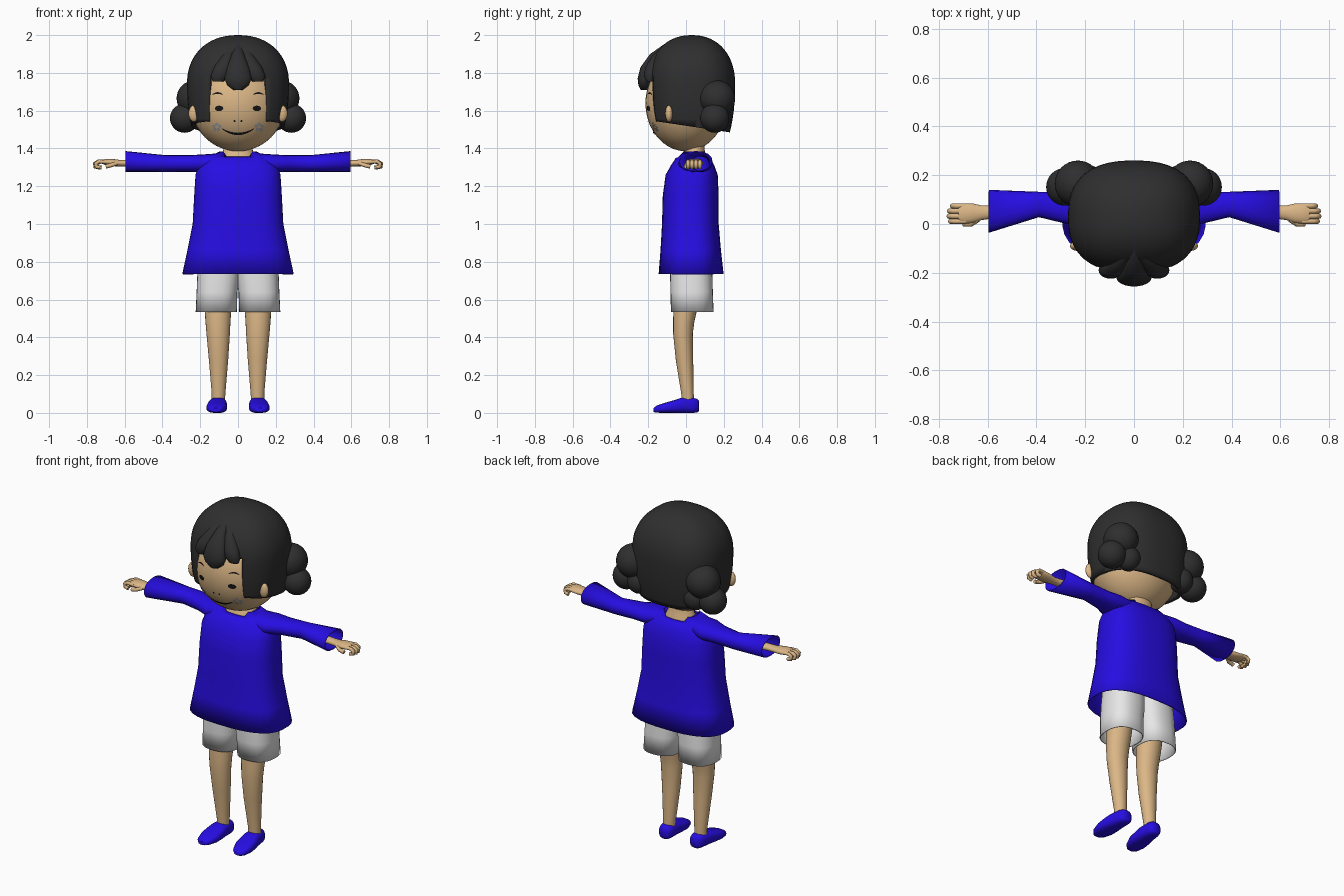
import bpy, bmesh
from math import sin, cos, pi, sqrt
from mathutils import Vector

cube = bpy.data.objects.get("Cube")
if cube:
    bpy.data.objects.remove(cube)


def material(name, r, g, b):
    m = bpy.data.materials.new(name)
    m.use_nodes = True
    m.diffuse_color = (r, g, b, 1)
    node = m.node_tree.nodes["Principled BSDF"]
    node.inputs["Base Color"].default_value = (r, g, b, 1)
    node.inputs["Roughness"].default_value = 0.8
    return m


SKIN = material("tan skin", 0.71, 0.47, 0.24)
HAIR = material("charcoal hair", 0.028, 0.028, 0.028)
BLUE = material("blue cloth", 0.02, 0.004, 0.76)
WHITE = material("white cloth", 0.8, 0.8, 0.8)
BLACK = material("black features", 0.008, 0.008, 0.008)
GREY = material("grey cheek mark", 0.36, 0.36, 0.36)


def finish(name, bm, mat, mirror=False, thick=0, angle=50):
    me = bpy.data.meshes.new(name)
    bm.to_mesh(me)
    bm.free()
    ob = bpy.data.objects.new(name, me)
    bpy.context.collection.objects.link(ob)
    me.materials.append(mat)
    bpy.ops.object.select_all(action="DESELECT")
    ob.select_set(True)
    bpy.context.view_layer.objects.active = ob
    bpy.ops.object.shade_smooth_by_angle(angle=angle * pi / 180)
    if thick:
        mod = ob.modifiers.new("thickness", "SOLIDIFY")
        mod.thickness = thick
        mod.offset = -1
    if mirror:
        ob.modifiers.new("mirror", "MIRROR").use_mirror_merge = False
    return ob


def loft(name, axis, rings, mat, n=2, sides=24, caps=(True, True), adjust=None, **kw):
    """Skin rounded rings: (position on axis, centre a, radius a, centre b, radius b)."""
    bm = bmesh.new()
    loops = []
    for pos, ca, ra, cb, rb in rings:
        loop = []
        for i in range(sides):
            c, s = cos(2 * pi * i / sides), sin(2 * pi * i / sides)
            k = (abs(c) ** n + abs(s) ** n) ** (-1 / n)
            co = [ca + ra * c * k, cb + rb * s * k]
            co.insert("xyz".index(axis), pos)
            loop.append(bm.verts.new(co))
        loops.append(loop)
    for low, up in zip(loops, loops[1:]):
        for i in range(sides):
            j = (i + 1) % sides
            bm.faces.new((low[i], low[j], up[j], up[i]))
    for loop, cap in zip((loops[0], loops[-1]), caps):
        if cap:
            bm.faces.new(loop)
    if adjust:
        adjust(loops)
    bmesh.ops.recalc_face_normals(bm, faces=bm.faces)
    return finish(name, bm, mat, **kw)


def ball(name, centre, radii, mat, mirror=False):
    bm = bmesh.new()
    bmesh.ops.create_uvsphere(bm, u_segments=32, v_segments=20, radius=1)
    for v in bm.verts:
        v.co = Vector(centre) + v.co * Vector(radii)
    return finish(name, bm, mat, mirror)


# Head, ears and neck
HEAD, HEAD_R = Vector((0, 0, 1.64)), Vector((0.25, 0.215, 0.255))
ball("head", HEAD, HEAD_R, SKIN)
ball("ears", (0.232, -0.09, 1.585), (0.03, 0.02, 0.044), SKIN, True)
loft("neck", "z", [(1.30, 0, 0.10, 0.04, 0.08), (1.35, 0, 0.10, 0.04, 0.075),
                   (1.38, 0, 0.08, 0.045, 0.055), (1.44, 0, 0.07, 0.045, 0.05)], SKIN)


# Hair shell, trimmed along a sloping hem and a square face opening
bm = bmesh.new()
bmesh.ops.create_uvsphere(bm, u_segments=48, v_segments=32, radius=1)
for v in bm.verts:
    x, y, z = v.co
    flat = (abs(x) ** 2.5 + abs(y) ** 2.5) ** 0.4
    wide = max(0, 1 - abs(z) ** 2.2) ** (1 / 2.2) / flat if flat > 1e-4 else 0
    v.co = (0.27 * x * wide, 0.03 + 0.23 * y * wide, 1.74 + z * (0.26 if z > 0 else 0.48))
hem, slope = Vector((0, 0, 1.52)), Vector((0, 0.15, 1))
cuts = [(hem, slope), (Vector((0.15, 0, 0)), Vector((1, 0, 0))),
        (Vector((-0.15, 0, 0)), Vector((1, 0, 0))), (Vector((0, 0, 1.78)), Vector((0, 0, 1)))]
for point, normal in cuts:
    geom = bm.verts[:] + bm.edges[:] + bm.faces[:]
    bmesh.ops.bisect_plane(bm, geom=geom, plane_co=point, plane_no=normal)
trim = []
for f in bm.faces:
    c = f.calc_center_median()
    opening = abs(c.x) < 0.15 and c.y < 0 and c.z < 1.78
    if opening or (c - hem).dot(slope) < 0:
        trim.append(f)
bmesh.ops.delete(bm, geom=trim, context="FACES")
finish("hair", bm, HAIR, thick=0.02)

# Fringe locks
loft("centre_lock", "z", [(1.97, 0, 0.006, -0.07, 0.02), (1.90, 0, 0.032, -0.16, 0.03),
                          (1.83, 0, 0.058, -0.205, 0.036), (1.77, 0, 0.072, -0.22, 0.036),
                          (1.735, 0, 0.058, -0.222, 0.03), (1.71, 0, 0.025, -0.22, 0.02)], HAIR)
loft("side_locks", "z", [(1.96, 0.02, 0.01, -0.08, 0.02), (1.89, 0.055, 0.03, -0.15, 0.028),
                         (1.83, 0.082, 0.045, -0.182, 0.034), (1.785, 0.095, 0.05, -0.19, 0.034),
                         (1.755, 0.105, 0.03, -0.19, 0.02)], HAIR, mirror=True)

# Clustered hair buns
ball("upper_buns", (0.23, 0.165, 1.665), (0.095, 0.095, 0.095), HAIR, True)
ball("outer_buns", (0.283, 0.152, 1.56), (0.077, 0.077, 0.077), HAIR, True)
ball("inner_buns", (0.185, 0.175, 1.56), (0.065, 0.065, 0.07), HAIR, True)


# Painted features: thin strips lying on the face
def strip(name, cx, cz, half, upper, lower, mat, mirror=True, steps=14):
    bm = bmesh.new()
    rows = []
    for i in range(steps + 1):
        t = -cos(pi * i / steps)
        row = []
        for edge in (upper, lower):
            x, z = cx + half * t, cz + edge(t)
            y = -HEAD_R.y * sqrt(1 - (x / HEAD_R.x) ** 2 - ((z - HEAD.z) / HEAD_R.z) ** 2)
            row.append(bm.verts.new((x, y - 0.004, z)))
        rows.append(row)
    for a, b in zip(rows, rows[1:]):
        bm.faces.new((a[0], a[1], b[1], b[0]))
    finish(name, bm, mat, mirror)


def oval(name, cx, cz, rx, rz, mat):
    def arc(t):
        return rz * sqrt(max(0, 1 - t * t)) + 0.0003
    strip(name, cx, cz, rx, arc, lambda t: -arc(t), mat)


oval("eyes", 0.1, 1.612, 0.022, 0.014, BLACK)
oval("nostrils", 0.018, 1.545, 0.005, 0.005, BLACK)
strip("eyebrows", 0.108, 1.685, 0.027, lambda t: 0.011 * (1 - t * t) + 0.002,
      lambda t: 0.006 * (1 - t * t) - 0.002, BLACK)
strip("mouth", 0, 1.505, 0.085, lambda t: -0.024 * (1 - t * t) + 0.002,
      lambda t: -0.033 * (1 - t * t) - 0.002, BLACK, mirror=False)
for i in range(5):
    a = pi / 2 + i * 2 * pi / 5
    oval("cheek_petals", 0.112 + 0.016 * cos(a), 1.512 + 0.016 * sin(a), 0.009, 0.009, GREY)


# Tunic with flared hem, open neckline and wide sleeves
def dip_neckline(loops):
    for v in loops[-1]:
        if abs(v.co.x) < 0.075:
            v.co.z -= 0.026


loft("tunic", "z", [(0.735, 0, 0.295, 0.027, 0.172), (0.86, 0, 0.268, 0.025, 0.16),
                    (1.0, 0, 0.24, 0.023, 0.15), (1.15, 0, 0.232, 0.025, 0.148),
                    (1.26, 0, 0.225, 0.03, 0.138), (1.31, 0, 0.21, 0.035, 0.115),
                    (1.35, 0, 0.165, 0.038, 0.092), (1.383, 0, 0.10, 0.04, 0.07)],
     BLUE, n=2.7, sides=32, caps=(False, False), adjust=dip_neckline, thick=0.006)
loft("sleeves", "x", [(0.08, 0.04, 0.07, 1.33, 0.046), (0.19, 0.05, 0.09, 1.321, 0.047),
                      (0.27, 0.065, 0.066, 1.32, 0.044), (0.39, 0.08, 0.052, 1.32, 0.045),
                      (0.595, 0.052, 0.088, 1.331, 0.055)],
     BLUE, n=2.3, sides=16, caps=(True, False), mirror=True, thick=0.006)

# Arms and hands with curled fingers
loft("arms", "x", [(0.42, 0.06, 0.03, 1.322, 0.025), (0.59, 0.048, 0.027, 1.322, 0.018),
                   (0.625, 0.046, 0.03, 1.322, 0.017), (0.66, 0.044, 0.04, 1.325, 0.019),
                   (0.70, 0.043, 0.042, 1.328, 0.017), (0.72, 0.043, 0.036, 1.329, 0.01)],
     SKIN, sides=16, mirror=True)


def finger(name, points, radius):
    cu = bpy.data.curves.new(name, "CURVE")
    cu.dimensions = "3D"
    cu.bevel_depth = radius
    cu.bevel_resolution = 2
    cu.use_fill_caps = True
    sp = cu.splines.new("POLY")
    sp.points.add(len(points) - 1)
    for p, co in zip(sp.points, points):
        p.co = (*co, 1)
    sp.use_smooth = True
    cu.materials.append(SKIN)
    ob = bpy.data.objects.new(name, cu)
    bpy.context.collection.objects.link(ob)
    ob.modifiers.new("mirror", "MIRROR").use_mirror_merge = False


for i, reach in enumerate((0, 0.006, 0.004, -0.008)):
    y = 0.011 + 0.021 * i
    finger("fingers", [(0.69, y, 1.328), (0.735 + reach, y, 1.331), (0.753 + reach, y, 1.32),
                       (0.75 + reach, y, 1.303), (0.73 + reach, y, 1.299)], 0.0105)
finger("thumbs", [(0.64, 0.018, 1.322), (0.668, 0, 1.312), (0.7, 0, 1.304)], 0.011)

# Shorts: two wide open legs
loft("shorts", "z", [(0.535, 0.115, 0.109, 0.033, 0.113), (0.64, 0.111, 0.108, 0.03, 0.112),
                     (0.72, 0.104, 0.112, 0.028, 0.112), (0.86, 0.095, 0.108, 0.026, 0.105)],
     WHITE, n=2.5, caps=(False, True), mirror=True, thick=0.005)

# Legs
loft("legs", "z", [(0.03, 0.105, 0.034, 0.01, 0.032), (0.10, 0.103, 0.036, 0.008, 0.033),
                   (0.28, 0.103, 0.051, -0.008, 0.046), (0.42, 0.105, 0.062, -0.016, 0.052),
                   (0.48, 0.106, 0.066, -0.012, 0.056), (0.54, 0.106, 0.07, -0.005, 0.062),
                   (0.75, 0.105, 0.08, 0.02, 0.075)], SKIN, mirror=True)

# Shoes, tapering down to the toe
loft("shoes", "y", [(-0.173, 0.118, 0.022, 0.015, 0.01), (-0.155, 0.117, 0.04, 0.02, 0.019),
                    (-0.11, 0.113, 0.054, 0.027, 0.027), (-0.06, 0.11, 0.053, 0.034, 0.034),
                    (-0.025, 0.107, 0.048, 0.04, 0.04), (0.035, 0.103, 0.042, 0.04, 0.04),
                    (0.06, 0.102, 0.034, 0.038, 0.036), (0.069, 0.102, 0.02, 0.037, 0.027)],
     BLUE, n=3, sides=20, mirror=True)
